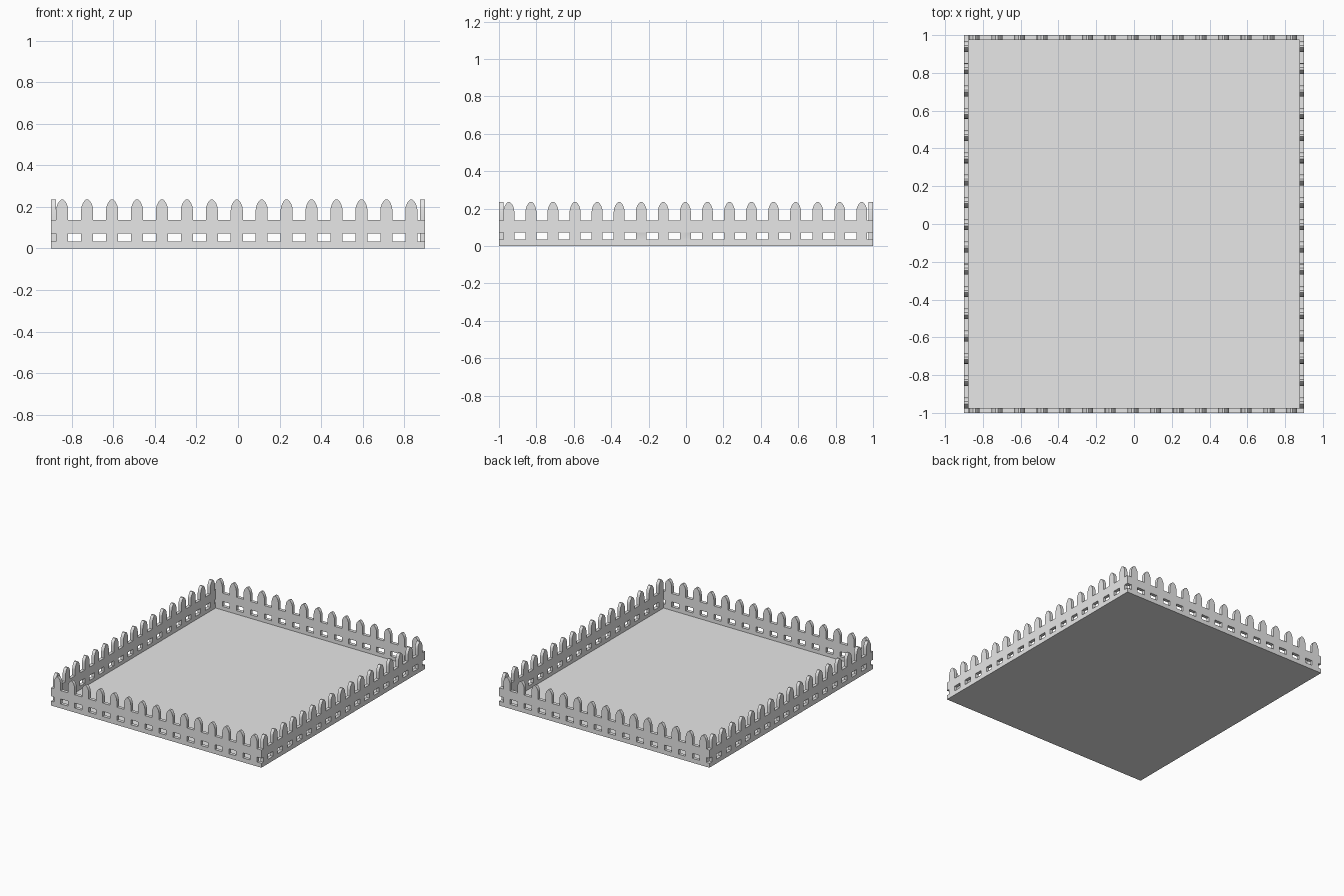
import bpy
from math import radians
from mathutils import Matrix

cube = bpy.data.objects.get("Cube")
if cube:
    bpy.data.objects.remove(cube)

HALF_X, HALF_Y = 0.9, 1.0
THICK = 0.025
FLOOR = 0.006
SLOT_LOW, SLOT_HIGH, RAIL_TOP = 0.034, 0.072, 0.137
W = 0.029  # half width of a picket
ARCH = [(W, 0.185), (0.027, 0.2), (0.022, 0.214), (0.015, 0.226), (0.006, 0.235)]

grey = bpy.data.materials.new("plain grey")
grey.use_nodes = True
grey.diffuse_color = (0.8, 0.8, 0.8, 1)
grey.node_tree.nodes["Principled BSDF"].inputs["Base Color"].default_value = (0.8, 0.8, 0.8, 1)


def add_loop(curve, points):
    spline = curve.splines.new('POLY')
    spline.points.add(len(points) - 1)
    for p, (x, z) in zip(spline.points, points):
        p.co = (x, z, 0, 1)
    spline.use_cyclic_u = True


def fence_panel(name, half, first, last, count, matrix):
    """Flat fence cut from one sheet: arched pickets, slots, open corner notches."""
    centres = [first + (last - first) * i / (count - 1) for i in range(count)]
    right, left = centres[-1] + W, centres[0] - W
    outline = [(-half, 0), (half, 0), (half, SLOT_LOW), (right, SLOT_LOW),
               (right, SLOT_HIGH), (half, SLOT_HIGH), (half, RAIL_TOP)]
    for c in reversed(centres):
        outline.append((c + W, RAIL_TOP))
        outline += [(c + x, z) for x, z in ARCH]
        outline += [(c - x, z) for x, z in reversed(ARCH)]
        outline.append((c - W, RAIL_TOP))
    outline += [(-half, RAIL_TOP), (-half, SLOT_HIGH), (left, SLOT_HIGH),
                (left, SLOT_LOW), (-half, SLOT_LOW)]

    curve = bpy.data.curves.new(name, 'CURVE')
    curve.dimensions = '2D'
    curve.fill_mode = 'BOTH'
    curve.extrude = THICK / 2
    add_loop(curve, outline)
    for a, b in zip(centres, centres[1:]):
        add_loop(curve, [(a + W, SLOT_LOW), (b - W, SLOT_LOW),
                         (b - W, SLOT_HIGH), (a + W, SLOT_HIGH)])
    obj = bpy.data.objects.new(name, curve)
    bpy.context.collection.objects.link(obj)
    bpy.ops.object.select_all(action='DESELECT')
    obj.select_set(True)
    bpy.context.view_layer.objects.active = obj
    bpy.ops.object.convert(target='MESH')
    obj = bpy.context.view_layer.objects.active
    obj.name = name
    obj.data.transform(matrix)
    obj.data.materials.clear()
    obj.data.materials.append(grey)
    bpy.ops.object.shade_smooth_by_angle(angle=radians(35))


# Floor slab
bpy.ops.mesh.primitive_cube_add(size=1, location=(0, 0, FLOOR / 2))
floor = bpy.context.object
floor.name = "floor"
floor.data.transform(Matrix.Diagonal((2 * HALF_X, 2 * HALF_Y, FLOOR, 1)))
floor.data.materials.append(grey)

# Fence panels on the four sides
upright = Matrix.Rotation(radians(90), 4, 'X')
turned = Matrix.Rotation(radians(90), 4, 'Z') @ upright
for side, name in ((-1, "front_fence"), (1, "back_fence")):
    place = Matrix.Translation((0, side * (HALF_Y - THICK / 2), 0))
    fence_panel(name, HALF_X, -0.846, 0.834, 15, place @ upright)
for side, name in ((-1, "right_fence"), (1, "left_fence")):
    place = Matrix.Translation((side * (HALF_X - THICK / 2), 0, 0))
    fence_panel(name, HALF_Y, -0.947, 0.94, 17, place @ turned)
